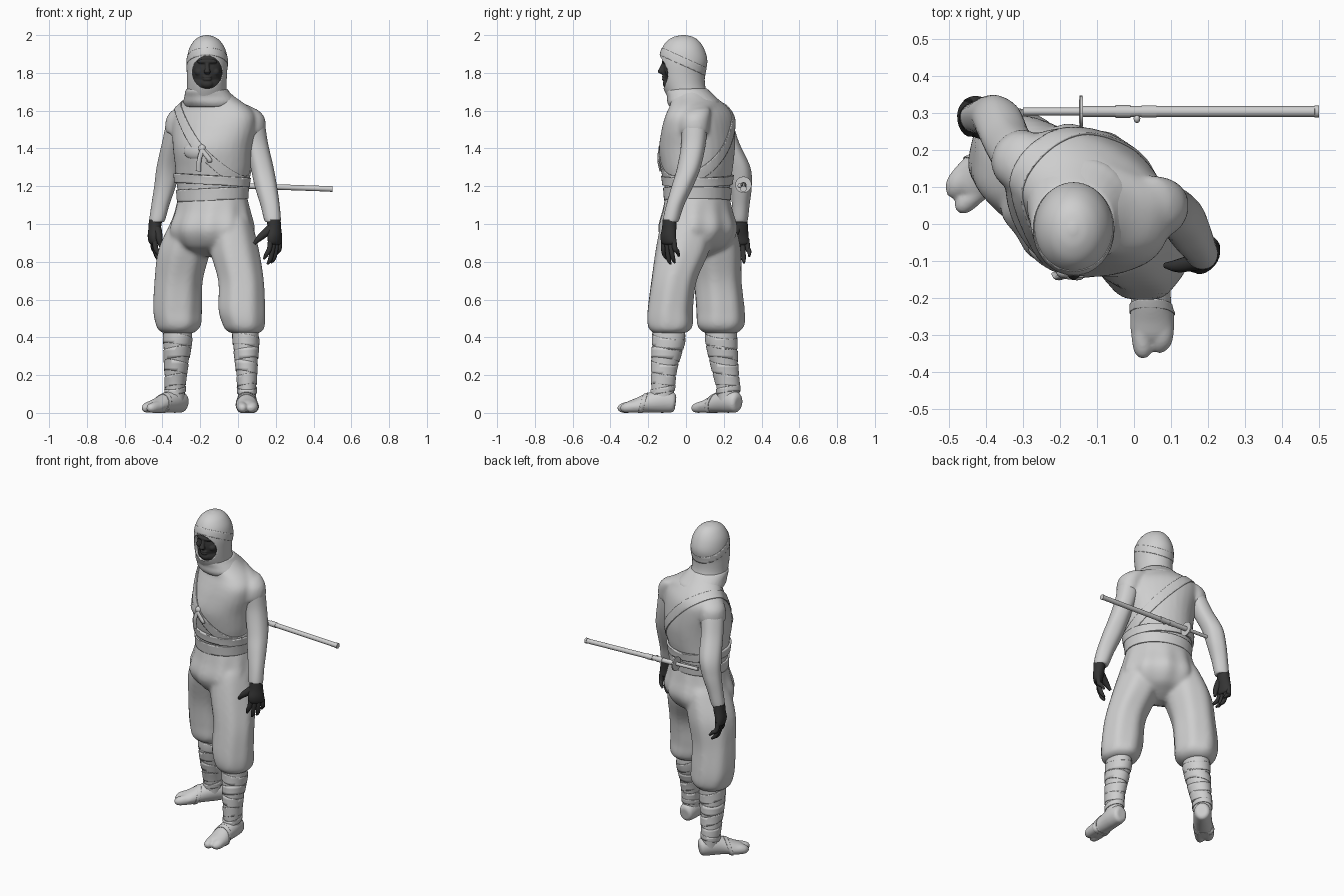
import bpy, bmesh, math
from mathutils import Vector, Matrix

if "Cube" in bpy.data.objects:
    bpy.data.objects.remove(bpy.data.objects["Cube"])


def material(name, value):
    m = bpy.data.materials.new(name)
    m.use_nodes = True
    m.diffuse_color = (value, value, value, 1)
    m.node_tree.nodes["Principled BSDF"].inputs["Base Color"].default_value = m.diffuse_color
    return m


CLOTH = material("light grey cloth", 0.62)
SKIN = material("dark grey skin", 0.035)
X, Y, Z = Vector((1, 0, 0)), Vector((0, 1, 0)), Vector((0, 0, 1))
ACROSS = Vector((math.cos(0.54), -math.sin(0.54), 0))   # towards the left shoulder


def finish(name, bm, mat):
    bmesh.ops.recalc_face_normals(bm, faces=bm.faces)
    me = bpy.data.meshes.new(name)
    bm.to_mesh(me)
    bm.free()
    me.materials.append(mat)
    ob = bpy.data.objects.new(name, me)
    bpy.context.collection.objects.link(ob)
    bpy.ops.object.select_all(action='DESELECT')
    ob.select_set(True)
    bpy.context.view_layer.objects.active = ob
    bpy.ops.object.shade_smooth_by_angle(angle=math.radians(50))
    return ob


def fuse(name, parts, voxel, rounds, mat=CLOTH):
    """Melt overlapping parts into one soft surface."""
    bm = bmesh.new()
    for p in parts:
        bm.from_mesh(p.data)
        bpy.data.objects.remove(p)
    ob = finish(name, bm, mat)
    melt = ob.modifiers.new("melt", 'REMESH')
    melt.mode, melt.voxel_size, melt.use_smooth_shade = 'VOXEL', voxel, True
    soft = ob.modifiers.new("soften", 'SMOOTH')
    soft.factor, soft.iterations = 0.5, rounds
    for m in ("melt", "soften"):
        bpy.ops.object.modifier_apply(modifier=m)
    return ob


def spline(rows, steps):
    """Smooth the rows (x, y, z, half width, half depth)."""
    r = [Vector(v) for v in rows]
    r = [r[0] * 2 - r[1]] + r + [r[-1] * 2 - r[-2]]
    out = []
    for a, b, c, d in zip(r, r[1:], r[2:], r[3:]):
        for i in range(steps):
            t = i / steps
            out.append(b + (c - a) * (t / 2) + (a * 2 - b * 5 + c * 4 - d) * (t * t / 2)
                       + (b * 3 - a - c * 3 + d) * (t ** 3 / 2))
    return out + [r[-2]]


def loft(name, rows, mat=CLOTH, side=X, flat=False, fold=0, folds=7, seg=32, steps=6):
    rings, bm, prev = spline(rows, steps), bmesh.new(), None
    for i, r in enumerate(rings):
        c = Vector(r[:3])
        t = Vector(rings[min(i + 1, len(rings) - 1)][:3]) - Vector(rings[max(i - 1, 0)][:3])
        t = Z if flat else t.normalized()
        u = (side - t * side.dot(t)).normalized()
        v = t.cross(u)
        ring = []
        for k in range(seg):
            q = math.tau * k / seg
            g = 1 + fold * math.sin(math.pi * i / len(rings)) * math.cos(folds * q + i * 0.06)
            ring.append(bm.verts.new(c + (u * math.cos(q) * r[3] + v * math.sin(q) * r[4]) * g))
        if prev:
            for k in range(seg):
                j = (k + 1) % seg
                bm.faces.new((prev[k], prev[j], ring[j], ring[k]))
        else:
            bm.faces.new(ring[::-1])
        prev = ring
    bm.faces.new(prev)
    return finish(name, bm, mat)


def ball(name, centre, size, mat=CLOTH, turn=0):
    bm = bmesh.new()
    bmesh.ops.create_uvsphere(bm, u_segments=32, v_segments=20, radius=1)
    bm.transform(Matrix.Translation(centre) @ Matrix.Rotation(turn, 4, 'Z') @ Matrix.Diagonal((*size, 1)))
    return finish(name, bm, mat)


def rod(name, start, end, radius):
    start, end = Vector(start), Vector(end)
    bm = bmesh.new()
    bmesh.ops.create_cone(bm, cap_ends=True, segments=24, radius1=radius, radius2=radius,
                          depth=(end - start).length)
    bm.transform(Matrix.Translation((start + end) / 2)
                 @ (end - start).to_track_quat('Z', 'Y').to_matrix().to_4x4())
    return finish(name, bm, CLOTH)


def band(name, source, point, normal, half, thick):
    """Cloth strip cut from a body surface between two parallel planes."""
    bm = bmesh.new()
    bm.from_mesh(source.data)
    for s in (1, -1):
        geom = bm.verts[:] + bm.edges[:] + bm.faces[:]
        bmesh.ops.bisect_plane(bm, geom=geom, plane_co=Vector(point) + normal * half * s,
                               plane_no=normal * s, clear_outer=True)
    ob = finish(name, bm, CLOTH)
    mod = ob.modifiers.new("thickness", 'SOLIDIFY')
    mod.thickness, mod.offset = thick, 1


# Sleeves
ARMS = {
    "left": [(.06, .045, 1.59, .04, .04), (.072, .042, 1.55, .064, .07), (.096, .04, 1.43, .062, .066),
             (.128, .015, 1.3, .06, .063), (.148, -.02, 1.2, .06, .056), (.17, -.058, 1.1, .052, .046),
             (.183, -.08, 1.02, .044, .042), (.185, -.081, 1.01, .03, .03)],
    "right": [(-.29, .165, 1.59, .04, .04), (-.31, .175, 1.55, .06, .068), (-.34, .217, 1.43, .06, .066),
              (-.367, .275, 1.3, .062, .066), (-.386, .29, 1.2, .057, .057), (-.411, .289, 1.1, .048, .046),
              (-.428, .286, 1.02, .042, .04), (-.43, .285, 1.01, .03, .03)],
}
caps = []
for s, sign in (("left", 1), ("right", -1)):
    loft(s + "_sleeve", ARMS[s], side=ACROSS, flat=True, fold=.02, folds=5)
    x, y = ARMS[s][1][:2]
    o = ACROSS * sign
    caps.append(loft(s + "_cap", [(x - o.x * .06, y - o.y * .06, 1.62, .03, .04),
                                  (x - o.x * .045, y - o.y * .045, 1.608, .065, .065),
                                  (x - o.x * .015, y - o.y * .015, 1.57, .078, .08),
                                  (x, y, 1.52, .074, .082), (x, y, 1.48, .069, .078)], side=ACROSS, flat=True))

# Vest with shoulder yoke
trunk = loft("trunk", [(-.135, .06, 1.1, .185, .16), (-.135, .06, 1.18, .192, .165), (-.135, .06, 1.24, .2, .171),
                       (-.13, .058, 1.3, .207, .183), (-.13, .056, 1.4, .219, .195), (-.125, .064, 1.5, .238, .177),
                       (-.125, .07, 1.57, .24, .155), (-.13, .065, 1.62, .205, .13), (-.145, .042, 1.67, .14, .11),
                       (-.16, .02, 1.72, .09, .09)], side=ACROSS, flat=True, fold=.012, folds=5)
yoke = loft("yoke", [(-.33, .175, 1.55, .06, .05), (-.26, .14, 1.59, .09, .055), (-.14, .07, 1.62, .12, .06),
                     (.0, .045, 1.59, .09, .055), (.09, .035, 1.55, .06, .05)], side=ACROSS.cross(Z))
vest = fuse("vest", caps + [trunk, yoke], .011, 6)

# Waist sash, chest strap and tied pouch
band("upper_sash", vest, (0, 0, 1.225), (Z + X * .06).normalized(), .024, .012)
band("lower_sash", vest, (0, 0, 1.165), (Z - X * .05).normalized(), .032, .009)
strap_normal = ACROSS * math.sin(.82) + Z * math.cos(.82)
band("chest_strap", vest, (-.13, .06, 1.43), strap_normal, .026, .006)
ball("pouch", (-.225, -.095, 1.385), (.07, .026, .045), turn=-.54)
ball("strap_knot", (-.19, -.13, 1.4), (.02, .016, .02))
for i, tip in enumerate((-.205, -.15)):
    loft("tie_end_" + str(i), [(-.19, -.14, 1.39, .013, .008), (tip, -.145, 1.34, .012, .007),
                               (tip - .005, -.135, 1.28 + i * .05, .014, .006)], seg=12)

# Baggy trousers
seat = loft("seat", [(-.135, .06, 1.15, .188, .16), (-.135, .06, 1.07, .207, .177), (-.14, .06, .97, .232, .198),
                     (-.145, .06, .89, .205, .155), (-.15, .06, .85, .13, .09), (-.15, .06, .825, .04, .03)],
            side=ACROSS, flat=True, fold=.03, folds=11, seg=64)
LEGS = {
    "left": [(-.05, .01, 1.06, .1, .11), (-.045, .005, 1, .12, .138), (-.02, -.02, .86, .13, .142),
             (.015, -.065, .7, .12, .12), (.02, -.085, .55, .123, .12), (.03, -.085, .475, .113, .121),
             (.035, -.085, .44, .1, .108), (.038, -.09, .42, .07, .08)],
    "right": [(-.23, .115, 1.06, .1, .11), (-.24, .12, 1, .122, .138), (-.285, .145, .86, .138, .144),
              (-.315, .165, .7, .127, .127), (-.32, .18, .55, .128, .128), (-.315, .183, .475, .121, .127),
              (-.316, .183, .44, .105, .11), (-.317, .185, .42, .075, .08)],
}
legs = [loft(s, LEGS[s], flat=True, fold=.025, seg=48) for s in LEGS]
fuse("trousers", [seat] + legs, .011, 6)

# Bound shins and split-toe shoes
SHINS = {
    "left": [(.04, -.09, .44, .068, .086), (.042, -.093, .37, .068, .085), (.045, -.115, .24, .056, .068),
             (.047, -.122, .14, .049, .061), (.047, -.125, .06, .048, .056)],
    "right": [(-.317, .187, .44, .075, .083), (-.32, .188, .37, .074, .082), (-.328, .205, .24, .061, .07),
              (-.333, .222, .14, .053, .061), (-.333, .225, .06, .05, .056)],
}
FEET = {"left": Vector((-.02, -1, 0)), "right": Vector((-.66, -.75, 0))}
for s, sign in (("left", 1), ("right", -1)):
    shin = loft(s + "_shin", SHINS[s], flat=True)
    for i in range(4):
        tilt = (Z + X * (.2 if i % 2 else -.15) + Y * .15).normalized()
        x, y, z = SHINS[s][2][:3]
        band(s + "_shin_wrap_" + str(i), shin, (x, y, .17 + i * .07), tilt, .027, .003)
    ankle, d = Vector(SHINS[s][-1][:3]), FEET[s].normalized()
    out = d.cross(Z) * -sign

    def foot_row(f, o, z, a, b):
        return (*(ankle + d * f + out * o).xy, z, a, b)
    parts = [loft("sole", [foot_row(*r) for r in (
        (-.07, 0, .052, .03, .035), (-.055, 0, .054, .045, .053), (0, 0, .062, .053, .062), (.07, 0, .053, .054, .053),
        (.13, .003, .04, .058, .04), (.17, .005, .032, .057, .032), (.19, .005, .026, .045, .022))], side=out)]
    for toe, o, w, reach in (("big_toe", -.021, .03, .236), ("small_toes", .029, .035, .22)):
        parts.append(loft(toe, [foot_row(*r) for r in (
            (.11, o, .035, w, .034), (.17, o, .031, w, .031), (reach - .02, o * .85, .025, w * .85, .025),
            (reach, o * .7, .02, w * .4, .012))], side=out, seg=20))
    shoe = fuse(s + "_shoe", parts, .006, 5)
    band(s + "_shoe_strap", shoe, ankle + d * .1, (d + Z * .3).normalized(), .01, .003)
    band(s + "_ankle_tie", shin, (ankle.x, ankle.y, .12), (Z + d * .2).normalized(), .014, .005)


# Hands
def hand(s, wrist, spread, curl, thumb):
    w, spread, curl = Vector(wrist), Vector(spread).normalized(), Vector(curl)

    def at(side, drop, bend):
        return w + spread * side - Z * drop + curl * bend
    loft(s + "_palm", [(*at(0, -.015, 0), .038, .036), (*at(0, .03, -.005), .041, .033),
                       (*at(.003, .075, -.012), .048, .03), (*at(0, .11, -.01), .046, .024),
                       (*at(0, .122, -.005), .024, .012)], SKIN, spread, True, seg=20)
    for i, (f, length) in enumerate(zip(("index", "middle", "ring", "little"), (.195, .222, .215, .18))):
        o = .034 - i * .023
        loft(s + "_" + f + "_finger", [(*at(o, .09, -.01), .014, .014), (*at(o * 1.15, .14, -.005), .0135, .0135),
                                       (*at(o * 1.3, length - .025, .015), .012, .012),
                                       (*at(o * 1.25, length, .04), .006, .006)], SKIN, spread, seg=12)
    tip = Vector(thumb)
    base = at(.02, .035, .005)
    loft(s + "_thumb", [(*base, .024, .024), (*(base.lerp(tip, .55) + spread * .008), .018, .018),
                        (*tip, .008, .008)], SKIN, Y, seg=12)


hand("left", (.189, -.087, 1.01), (-.6, -.7, 0), (-.6, .4, 0), (.085, -.112, .895))
hand("right", (-.436, .288, 1.01), (.15, -1, 0), (1, .1, 0), (-.41, .245, .88))

# Hood with a cut face opening
hood = loft("hood", [(-.165, .02, 1.66, .11, .112), (-.165, -.008, 1.72, .105, .112), (-.165, -.018, 1.785, .106, .118),
                     (-.163, -.014, 1.86, .108, .127), (-.163, -.016, 1.92, .098, .115), (-.164, -.016, 1.965, .073, .088),
                     (-.165, -.014, 1.99, .042, .052), (-.165, -.014, 2, .008, .01)], flat=True, seg=48)
hollow = hood.modifiers.new("hollow", 'SOLIDIFY')
hollow.thickness, hollow.offset = .018, -1
cutter = loft("opening_cutter", [(-.163, y, 1.803, .078, .086) for y in (-.3, -.04)], seg=48)
cut = hood.modifiers.new("opening", 'BOOLEAN')
cut.operation, cut.object = 'DIFFERENCE', cutter
bpy.context.view_layer.objects.active = hood
for m in ("hollow", "opening"):
    bpy.ops.object.modifier_apply(modifier=m)
bpy.data.objects.remove(cutter)
band("hood_wrap", hood, (-.165, -.014, 1.86), (Z + Y * .45).normalized(), .02, .002)

# Face
face = [ball("skull", (-.163, -.02, 1.812), (.087, .1, .115), SKIN),
        ball("jaw", (-.163, -.05, 1.745), (.078, .062, .055), SKIN),
        ball("chin", (-.163, -.095, 1.742), (.035, .028, .026), SKIN),
        ball("brow", (-.163, -.107, 1.86), (.055, .021, .014), SKIN),
        loft("nose", [(-.163, -.114, 1.86, .009, .01), (-.163, -.128, 1.825, .012, .013),
                      (-.163, -.135, 1.805, .018, .016), (-.163, -.122, 1.793, .01, .008)], SKIN, flat=True, seg=16)]
for x in (-.205, -.121):
    face.append(ball("cheek", (x, -.088, 1.805), (.025, .024, .022), SKIN))
for z in (1.779, 1.766):
    face.append(ball("lip", (-.163, -.115, z), (.024, .013, .007), SKIN))
fuse("face", face, .0045, 3, SKIN)

# Draped neck scarf
drape = loft("drape", [(-.14, .045, 1.62, .14, .13), (-.145, .04, 1.645, .148, .139), (-.155, .026, 1.675, .133, .128),
                       (-.163, .01, 1.7, .118, .121), (-.165, 0, 1.717, .108, .112)],
             side=ACROSS, flat=True, fold=.02, folds=4)
fuse("neck_scarf", [drape], .008, 2)


# Sword lying across the back
def on_sword(x):
    return (x, .304, 1.203 - x * .035)


for name, start, end, radius in (("sword_hilt", -.3, -.14, .0105), ("sword_guard", -.147, -.139, .043),
                                 ("scabbard", -.14, .5, .0145), ("scabbard_collar", -.05, -.01, .017),
                                 ("scabbard_ring", .02, .06, .0165), ("scabbard_end", .488, .5, .0165)):
    rod(name, on_sword(start), on_sword(end), radius)
ball("scabbard_knob", (.008, .285, 1.203), (.009, .012, .012))
